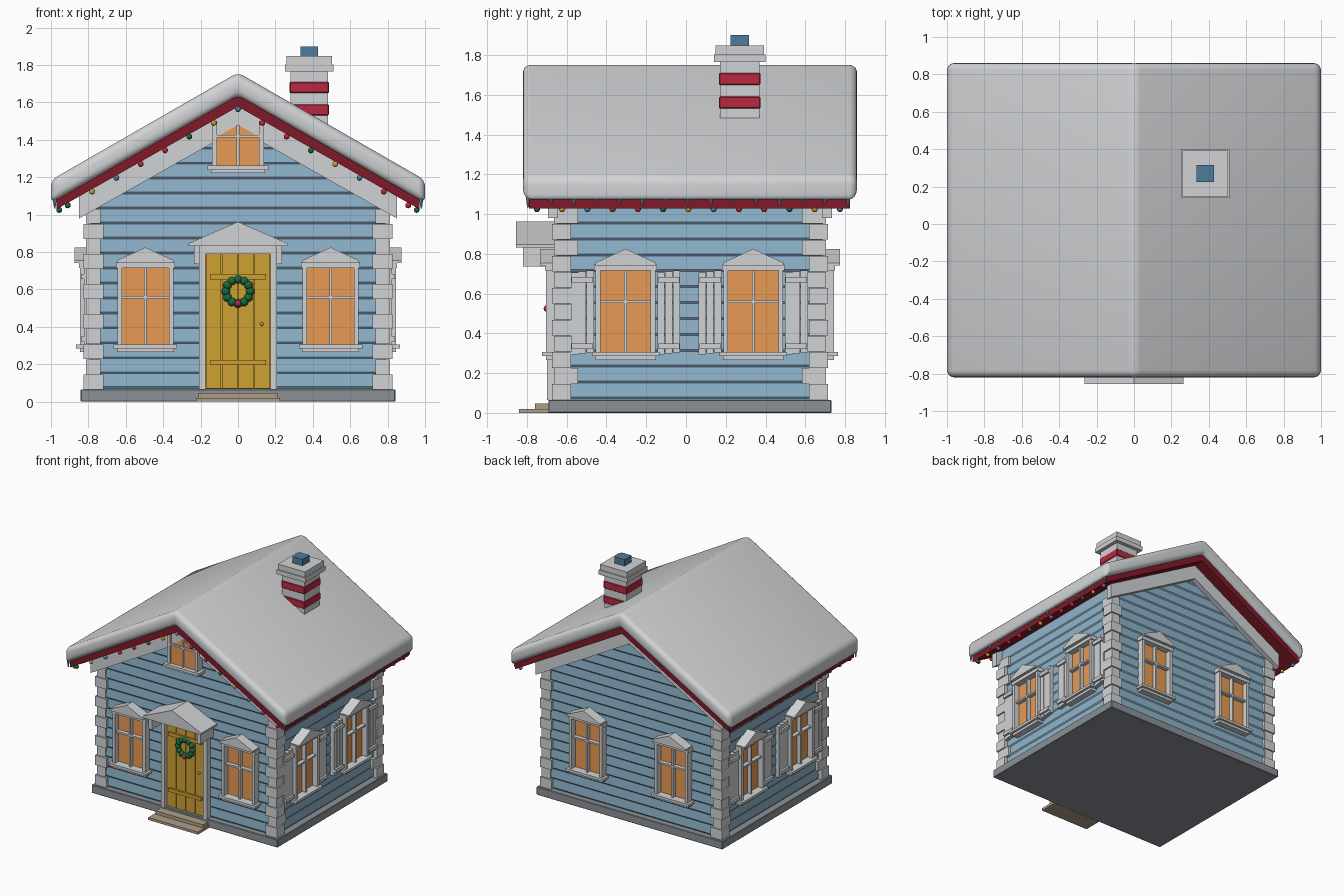
import bpy, bmesh, math
from mathutils import Matrix, Vector

cube = bpy.data.objects.get("Cube")
if cube:
    bpy.data.objects.remove(cube, do_unlink=True)

COLOURS = {
    "white": (0.64, 0.65, 0.665), "wall_blue": (0.275, 0.455, 0.595), "red": (0.49, 0.022, 0.05),
    "dark_red": (0.22, 0.01, 0.022), "window_orange": (0.8, 0.325, 0.088),
    "door_yellow": (0.61, 0.355, 0.034), "deep_blue": (0.082, 0.2, 0.335),
    "green": (0.01, 0.145, 0.047), "stone_grey": (0.26, 0.285, 0.31), "step_tan": (0.43, 0.345, 0.25),
}
mats = {}
for key, rgb in COLOURS.items():
    m = bpy.data.materials.new(key)
    m.use_nodes = True
    m.diffuse_color = (*rgb, 1)
    m.node_tree.nodes["Principled BSDF"].inputs["Base Color"].default_value = (*rgb, 1)
    mats[key] = m

parts = {}  # name -> (bmesh, colour)
I = Matrix()


def part(name, colour):
    if name not in parts:
        parts[name] = (bmesh.new(), colour)
    return parts[name][0]


def prism(name, colour, pts, y0, y1, M=I):
    """Extrude an x-z outline from y0 to y1."""
    bm = part(name, colour)
    a = [bm.verts.new(M @ Vector((x, y0, z))) for x, z in pts]
    b = [bm.verts.new(M @ Vector((x, y1, z))) for x, z in pts]
    n = len(pts)
    faces = [bm.faces.new(a), bm.faces.new(b[::-1])]
    faces += [bm.faces.new((a[i], b[i], b[(i + 1) % n], a[(i + 1) % n])) for i in range(n)]
    bmesh.ops.recalc_face_normals(bm, faces=faces)


def box(name, colour, x0, x1, y0, y1, z0, z1, M=I):
    prism(name, colour, [(x0, z0), (x1, z0), (x1, z1), (x0, z1)], y0, y1, M)


def chevron(w, top, bottom, slope):
    drop = slope * w
    return [(0, top), (w, top - drop), (w, bottom - drop),
            (0, bottom), (-w, bottom - drop), (-w, top - drop)]


def ball(name, colour, pos, r):
    bmesh.ops.create_icosphere(part(name, colour), subdivisions=2, radius=r,
                               matrix=Matrix.Translation(pos))


def wall_frame(x, y, turn):
    return Matrix.Translation((x, y, 0)) @ Matrix.Rotation(math.radians(turn), 4, "Z")


# Local wall frames: x runs along the wall, -y points outward
FRONT, BACK = wall_frame(0, -0.655, 0), wall_frame(0, 0.695, 180)
LEFT, RIGHT = wall_frame(0.795, 0.017, 90), wall_frame(-0.795, 0.017, -90)
SLOPE, UNDER = 0.565, 1.577

# Foundation, steps and wall core
box("foundation", "stone_grey", -0.842, 0.842, -0.692, 0.732, 0, 0.066)
box("lower_step", "step_tan", -0.225, 0.225, -0.84, -0.69, 0, 0.02)
box("upper_step", "step_tan", -0.215, 0.215, -0.76, -0.68, 0.02, 0.047)
prism("wall_core", "wall_blue", [(-0.785, 0.06), (0.785, 0.06), (0.785, 1.16),
      (0, 1.6), (-0.785, 1.16)], -0.643, 0.683)


# Lapped siding boards
def board(z, half, M):
    side = M @ Matrix.Rotation(math.radians(90), 4, "Z")
    prism("siding", "wall_blue", [(0.015, z), (0.007, z), (0, z + 0.01), (0.005, z + 0.08),
          (0.015, z + 0.08)], -half, half, side)


for i in range(18):
    z = 0.07 + 0.08 * i
    half = min(0.785, (UNDER - z - 0.08) / SLOPE)
    for M in (FRONT, BACK):
        board(z, half, M)
    if i < 13:
        for M in (LEFT, RIGHT):
            board(z, 0.665, M)

# Corner blocks of alternating length
for i in range(12):
    z = 0.066 + 0.0805 * i
    xin, xout, ylen, yout = ((0.72, 0.825, 0.095, 0.693), (0.736, 0.814, 0.12, 0.683))[i % 2]
    for s in (-1, 1):
        for t in (-1, 1):
            box("corner_blocks", "white", *sorted((s * xin, s * xout)),
                *sorted((0.02 + t * (yout - ylen), 0.02 + t * yout)), z, z + 0.08)

# Roof: boards, snow blanket and gable friezes
prism("roof_boards", "dark_red", chevron(0.97, 1.665, UNDER, SLOPE), -0.79, 0.825)
prism("roof_snow", "white", chevron(1.0, 1.76, 1.635, 0.575), -0.82, 0.86)
for M in (FRONT, BACK):
    prism("gable_frieze", "white", chevron(0.85, UNDER + 0.01, 1.46, SLOPE), -0.04, 0.01, M)


# Windows
def window(u, M):
    W = M @ Matrix.Translation((u, 0, 0))
    box("window_glass", "window_orange", -0.13, 0.13, -0.004, 0.01, 0.3, 0.72, W)
    for s in (-1, 1):
        box("window_frame", "white", *sorted((s * 0.126, s * 0.15)), -0.05, 0.01, 0.3, 0.72, W)
    box("window_frame", "white", -0.158, 0.158, -0.055, 0.01, 0.715, 0.747, W)
    box("window_bars", "white", -0.007, 0.007, -0.036, 0, 0.3, 0.72, W)
    box("window_bars", "white", -0.13, 0.13, -0.036, 0, 0.552, 0.566, W)
    box("window_sill", "white", -0.17, 0.17, -0.07, 0.01, 0.285, 0.305, W)
    box("window_sill", "white", -0.152, 0.152, -0.05, 0.01, 0.265, 0.285, W)
    prism("window_pediment", "white", [(-0.152, 0.742), (0.152, 0.742), (0.152, 0.755),
          (0, 0.825), (-0.152, 0.755)], -0.08, 0.01, W)


def shutter(u, M):
    for k in (-1, 0, 1):
        c, shift = u + k * 0.039, 0.005 * k
        box("shutter_slats", "white", c - 0.0185, c + 0.0185, -0.028, 0.01,
            0.298 + shift, 0.712 + shift, M)
    for z in (0.335, 0.67):
        box("shutter_battens", "white", u - 0.054, u + 0.054, -0.045, -0.02, z - 0.014, z + 0.014, M)


for s in (-1, 1):
    window(s * 0.495, FRONT)
    window(s * 0.387, BACK)
    for M in (LEFT, RIGHT):
        window(s * 0.321, M)
        for t in (-1, 1):
            shutter(s * 0.321 + t * 0.217, M)

# Gable window with pointed top
prism("gable_surround", "white", [(-0.135, 1.25), (0.135, 1.25), (0.135, 1.5),
      (0, 1.57), (-0.135, 1.5)], -0.045, 0, FRONT)
prism("gable_glass", "window_orange", [(-0.115, 1.262), (0.115, 1.262), (0.115, 1.415),
      (0, 1.48), (-0.115, 1.415)], -0.051, -0.044, FRONT)
for s in (-1, 1):
    box("gable_frame", "white", *sorted((s * 0.113, s * 0.138)), -0.065, 0, 1.25, 1.5, FRONT)
box("gable_bars", "white", -0.007, 0.007, -0.062, -0.04, 1.26, 1.48, FRONT)
box("gable_bars", "white", -0.115, 0.115, -0.062, -0.04, 1.412, 1.426, FRONT)
box("gable_sill", "white", -0.162, 0.162, -0.085, 0, 1.24, 1.262, FRONT)
box("gable_sill", "white", -0.145, 0.145, -0.07, 0, 1.222, 1.24, FRONT)

# Door with planks, battens, frame and hood
box("door_back", "door_yellow", -0.175, 0.175, -0.002, 0.01, 0.067, 0.79, FRONT)
for k in range(4):
    x = -0.172 + 0.087 * k
    prism("door_planks", "door_yellow", [(x, 0.07), (x + 0.081, 0.07), (x + 0.081, 0.79),
          (x, 0.79)], -0.02, 0, FRONT)
for z in (0.21, 0.668):
    box("door_battens", "door_yellow", -0.15, 0.15, -0.035, -0.01, z - 0.014, z + 0.014, FRONT)
ball("door_knob", "door_yellow", (0.127, -0.68, 0.415), 0.01)
for s in (-1, 1):
    box("door_frame", "white", *sorted((s * 0.174, s * 0.208)), -0.045, 0.01, 0.066, 0.83, FRONT)
    box("hood_brackets", "white", *sorted((s * 0.205, s * 0.235)), -0.165, 0, 0.735, 0.835, FRONT)
box("door_frame", "white", -0.208, 0.208, -0.045, 0.01, 0.79, 0.835, FRONT)
prism("door_hood", "white", [(-0.265, 0.832), (0.265, 0.832), (0.265, 0.846),
      (0, 0.962), (-0.265, 0.846)], -0.2, 0.01, FRONT)

# Wreath
for k in range(12):
    a = math.tau * k / 12
    ball("wreath", "green", (0.065 * math.sin(a), -0.68, 0.59 + 0.065 * math.cos(a)), 0.024)
ball("wreath_bow", "red", (0, -0.698, 0.525), 0.018)

# Chimney
cx, cy = 0.381, 0.27


def stack(name, colour, half, z0, z1):
    box(name, colour, cx - half, cx + half, cy - half, cy + half, z0, z1)


stack("chimney_shaft", "white", 0.1, 1.35, 1.77)
for z in (1.53, 1.65):
    stack("chimney_bands", "red", 0.105, z, z + 0.06)
stack("chimney_cap", "white", 0.13, 1.765, 1.802)
stack("chimney_cap", "white", 0.122, 1.802, 1.847)
stack("chimney_pot", "deep_blue", 0.046, 1.84, 1.9)

# String lights along the front gable and both eaves
bulbs = ("green", "door_yellow", "deep_blue", "red", "red")


def bulb(i, pos):
    c = bulbs[i % len(bulbs)]
    ball("lights_" + c, c, pos, 0.016)


for i in range(15):
    x = 0.13 * (i - 7)
    bulb(i, (x, -0.785, UNDER - 0.013 - SLOPE * abs(x)))
for s in (-1, 1):
    for i in range(13):
        bulb(i, (s * 0.955, -0.75 + 0.127 * i, 1.025))
    # Icicles under the snow edge
    for i in range(15):
        depth = 0.06 if i == 0 else 0.035 + 0.008 * (i % 3)
        pos = Matrix.Translation((s * 0.98, -0.795 + 0.115 * i, 1.094 - depth / 2))
        bmesh.ops.create_cone(part("icicles", "wall_blue"), cap_ends=True, segments=8, radius1=0.004,
                              radius2=0.012, depth=depth, matrix=pos)

# Turn every part into an object
BEVELS = {"roof_snow": (0.038, 4), "chimney_bands": (0.005, 1), "foundation": (0.004, 1)}
ROUND = ("roof_snow", "wreath", "lights", "door_knob")
for name, (bm, colour) in parts.items():
    mesh = bpy.data.meshes.new(name)
    bm.to_mesh(mesh)
    bm.free()
    mesh.materials.append(mats[colour])
    ob = bpy.data.objects.new(name, mesh)
    bpy.context.collection.objects.link(ob)
    if name in BEVELS:
        mod = ob.modifiers.new("Bevel", "BEVEL")
        mod.width, mod.segments = BEVELS[name]
        mod.limit_method = "ANGLE"
    if name.startswith(ROUND):
        mesh.polygons.foreach_set("use_smooth", [True] * len(mesh.polygons))
